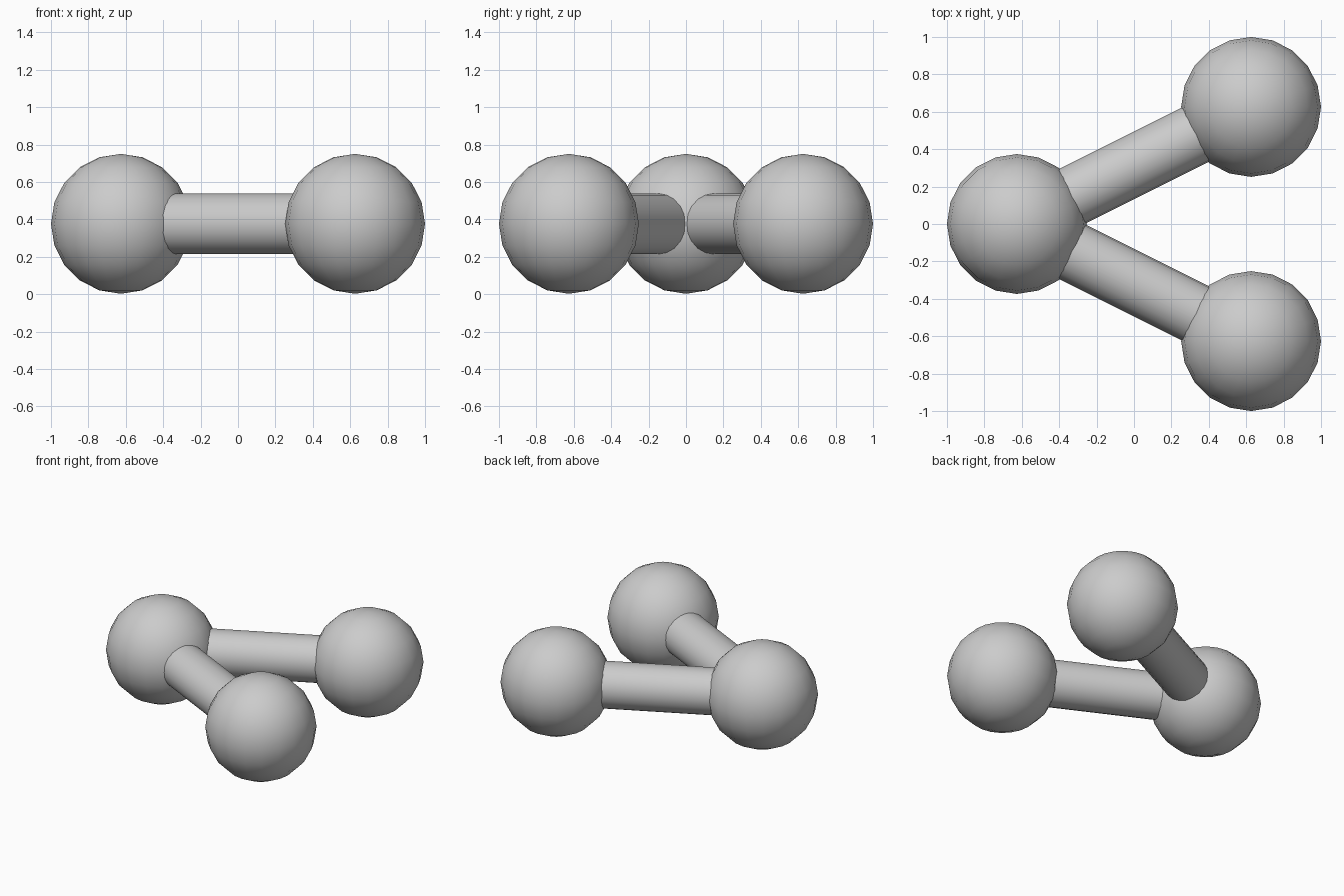
import bpy, math
from mathutils import Vector

if "Cube" in bpy.data.objects:
    bpy.data.objects.remove(bpy.data.objects["Cube"])

R, ROD = 0.374, 0.162
hub = Vector((-0.626, 0, 0.376))


def ball(name, pos):
    bpy.ops.mesh.primitive_uv_sphere_add(segments=20, ring_count=10, radius=R, location=pos)
    bpy.context.object.name = name
    bpy.ops.object.shade_smooth()


def rod(name, a, b):
    d = b - a
    bpy.ops.mesh.primitive_cylinder_add(vertices=20, radius=ROD, depth=d.length,
                                        location=(a + b) / 2,
                                        rotation=(0, math.pi / 2, math.atan2(d.y, d.x)))
    bpy.context.object.name = name
    bpy.ops.object.shade_smooth_by_angle(angle=math.radians(40))


# hub ball, then a ball and connecting rod on each side
ball("hub_ball", hub)
for side, s in (("back", 1), ("front", -1)):
    end = Vector((0.626, s * 0.626, 0.376))
    ball(side + "_ball", end)
    rod(side + "_rod", hub, end)
